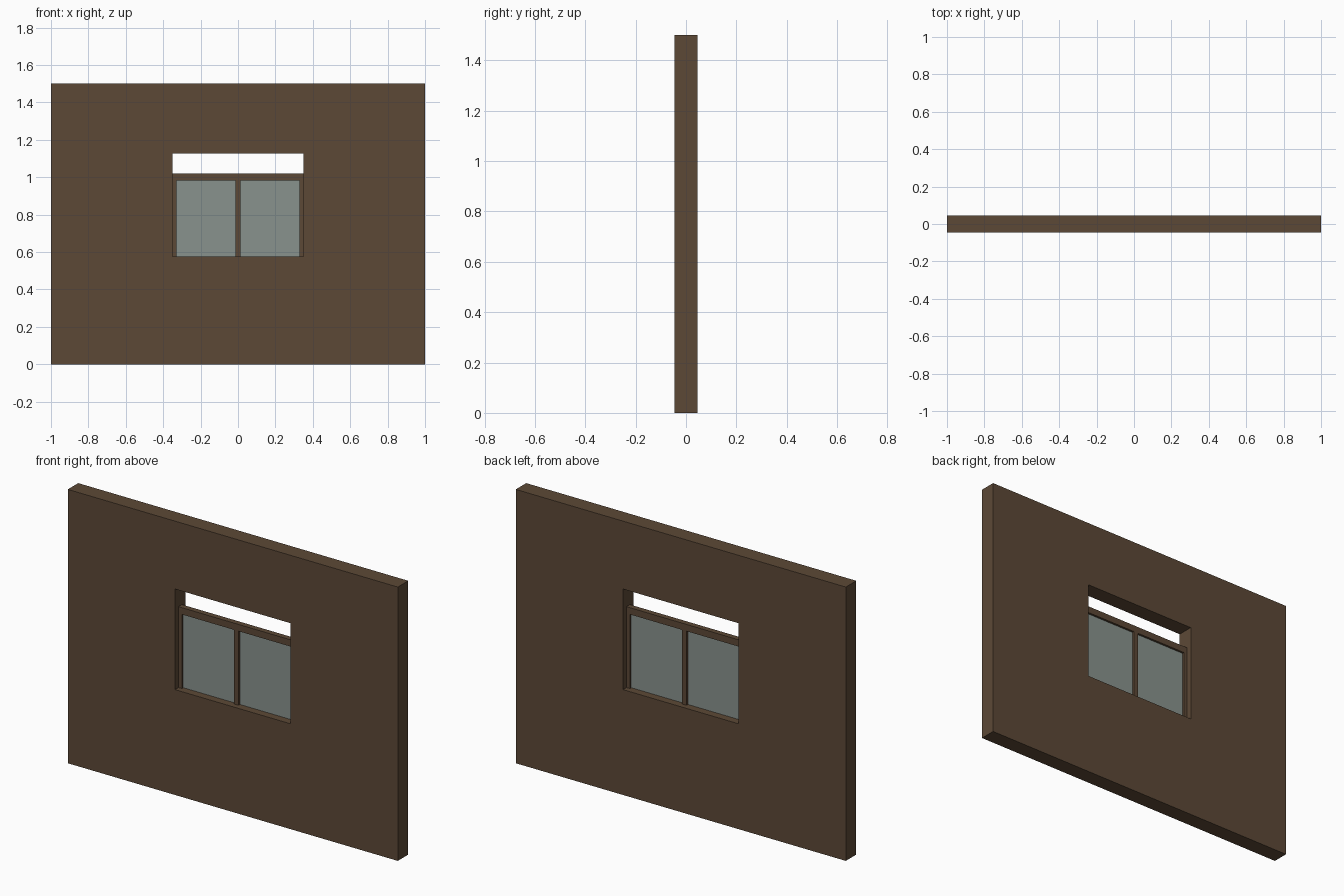
import bpy
import bmesh

cube = bpy.data.objects.get("Cube")
if cube:
    bpy.data.objects.remove(cube, do_unlink=True)


def make_material(name, rgb):
    mat = bpy.data.materials.new(name)
    mat.use_nodes = True
    color = (*rgb, 1.0)
    mat.diffuse_color = color
    mat.node_tree.nodes["Principled BSDF"].inputs["Base Color"].default_value = color
    return mat


def add_object(name, bm, mat):
    bmesh.ops.recalc_face_normals(bm, faces=bm.faces)
    mesh = bpy.data.meshes.new(name)
    bm.to_mesh(mesh)
    bm.free()
    mesh.materials.append(mat)
    obj = bpy.data.objects.new(name, mesh)
    bpy.context.collection.objects.link(obj)
    return obj


def box(name, x0, x1, z0, z1, depth, mat):
    """Box centred on y = 0."""
    bm = bmesh.new()
    bmesh.ops.create_cube(bm, size=1)
    for v in bm.verts:
        v.co.x = x1 if v.co.x > 0 else x0
        v.co.y *= depth
        v.co.z = z1 if v.co.z > 0 else z0
    return add_object(name, bm, mat)


def rectangle(bm, half_width, z0, z1, y):
    corners = ((-1, z0), (1, z0), (1, z1), (-1, z1))
    return [bm.verts.new((s * half_width, y, z)) for s, z in corners]


brown = make_material("brown wood", (0.108, 0.066, 0.037))
glass = make_material("grey green glass", (0.25, 0.29, 0.27))

HALF, HEIGHT, THICK = 1.0, 1.5, 0.09
OPEN, SILL, LINTEL = 0.35, 0.577, 1.128
FRAME_TOP, GLASS_TOP = 1.02, 0.983
STILE, MULLION, FRAME_DEPTH = 0.02, 0.0135, 0.03

# Wall with a rectangular window opening
bm = bmesh.new()
loops = []
for y in (-THICK / 2, THICK / 2):
    loops.append((rectangle(bm, HALF, 0, HEIGHT, y),
                  rectangle(bm, OPEN, SILL, LINTEL, y)))
(front_out, front_in), (back_out, back_in) = loops
for a, b in ((front_out, front_in), (back_out, back_in),
             (front_out, back_out), (front_in, back_in)):
    for i in range(4):
        j = (i + 1) % 4
        bm.faces.new((a[i], a[j], b[j], b[i]))
add_object("wall", bm, brown)

# Window frame: top rail, two stiles and a centre mullion
box("top_rail", -OPEN, OPEN, GLASS_TOP, FRAME_TOP, FRAME_DEPTH, brown)
box("mullion", -MULLION, MULLION, SILL, GLASS_TOP, FRAME_DEPTH, brown)
for side, s in (("left", 1), ("right", -1)):
    outer, inner = s * OPEN, s * (OPEN - STILE)
    box(side + "_stile", min(outer, inner), max(outer, inner),
        SILL, GLASS_TOP, FRAME_DEPTH, brown)

    # Glass pane set in the middle of the frame
    edges = sorted((inner, s * MULLION))
    box(side + "_pane", edges[0], edges[1], SILL, GLASS_TOP, 0.006, glass)
